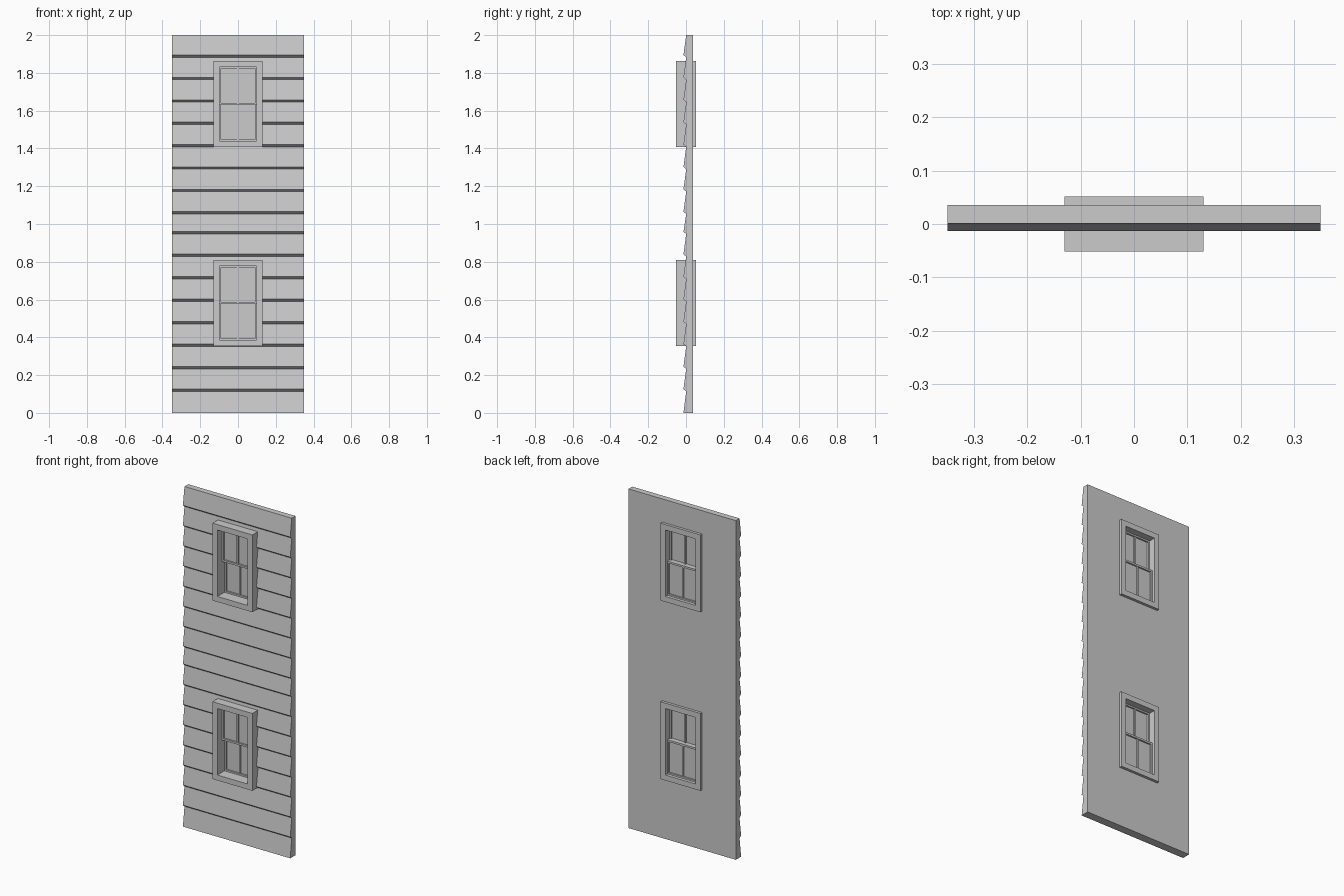
import bpy, bmesh

if "Cube" in bpy.data.objects:
    bpy.data.objects.remove(bpy.data.objects["Cube"])

WALL_HALF, WALL_BACK = 0.35, 0.036
LIP, ROOT, DRIP = -0.0135, 0.001, 0.012   # clapboard lip y, root y, lip underside height
WINDOWS = (0.582, 1.635)                  # window centre heights


def finish(name, bm, z=0.0):
    bmesh.ops.recalc_face_normals(bm, faces=bm.faces)
    mesh = bpy.data.meshes.new(name)
    bm.to_mesh(mesh)
    bm.free()
    ob = bpy.data.objects.new(name, mesh)
    ob.location.z = z
    bpy.context.collection.objects.link(ob)
    return ob


def box(bm, x0, x1, y0, y1, z0, z1):
    vs = bmesh.ops.create_cube(bm, size=1)["verts"]
    for v in vs:
        v.co.x = x1 if v.co.x > 0 else x0
        v.co.y = y1 if v.co.y > 0 else y0
        v.co.z = z1 if v.co.z > 0 else z0


def ring(bm, hw, z0, z1, t, y0, y1):
    """Rectangular frame of bar width t, running from y0 to y1."""
    def loop(i, y):
        return [bm.verts.new((x, y, z)) for x, z in
                ((-hw + i, z0 + i), (hw - i, z0 + i), (hw - i, z1 - i), (-hw + i, z1 - i))]
    loops = [loop(0, y0), loop(0, y1), loop(t, y1), loop(t, y0)]
    for k in range(4):
        a, b = loops[k], loops[(k + 1) % 4]
        for i in range(4):
            j = (i + 1) % 4
            bm.faces.new((a[i], a[j], b[j], b[i]))


# Clapboard wall: sawtooth profile extruded across the width
joints = [0.119 * k - 0.005 for k in range(1, 9)] + [1.053 + 0.1185 * k for k in range(8)]
profile = [(WALL_BACK, 0), (LIP, 0)]
for z in joints:
    profile += [(ROOT, z), (LIP, z + DRIP)]
profile += [(ROOT, 2), (WALL_BACK, 2)]
bm = bmesh.new()
face = bm.faces.new([bm.verts.new((-WALL_HALF, y, z)) for y, z in profile])
ext = bmesh.ops.extrude_face_region(bm, geom=[face])
bmesh.ops.translate(bm, vec=(2 * WALL_HALF, 0, 0),
                    verts=[g for g in ext["geom"] if isinstance(g, bmesh.types.BMVert)])
wall = finish("clapboard_wall", bm)

# Window openings cut through the wall
bm = bmesh.new()
for z in WINDOWS:
    box(bm, -0.115, 0.115, -0.1, 0.1, z - 0.212, z + 0.212)
cutter = finish("opening_cutter", bm)
cutter.hide_render = True
cutter.hide_set(True)
cut = wall.modifiers.new("openings", "BOOLEAN")
cut.object, cut.operation, cut.solver = cutter, "DIFFERENCE", "EXACT"


def sash(name, z0, z1, y0, y1, z):
    """Sash frame with a centre glazing bar and a pane."""
    bm = bmesh.new()
    ring(bm, 0.1, z0, z1, 0.011, y0, y1)
    box(bm, -0.005, 0.005, y0 + 0.002, y1 - 0.002, z0 + 0.011, z1 - 0.011)
    finish(name, bm, z)
    mid = (y0 + y1) / 2
    bm = bmesh.new()
    box(bm, -0.092, 0.092, mid - 0.001, mid + 0.001, z0 + 0.008, z1 - 0.008)
    finish(name + "_glass", bm, z)


# Double-hung windows: deep casing, front upper sash, rear lower sash
for label, z in zip(("lower_floor", "upper_floor"), WINDOWS):
    bm = bmesh.new()
    ring(bm, 0.13, -0.228, 0.228, 0.032, -0.052, 0.052)
    finish(label + "_window_casing", bm, z)
    sash(label + "_top_sash", -0.006, 0.198, -0.009, 0.012, z)
    sash(label + "_bottom_sash", -0.198, 0.006, 0.013, 0.034, z)
